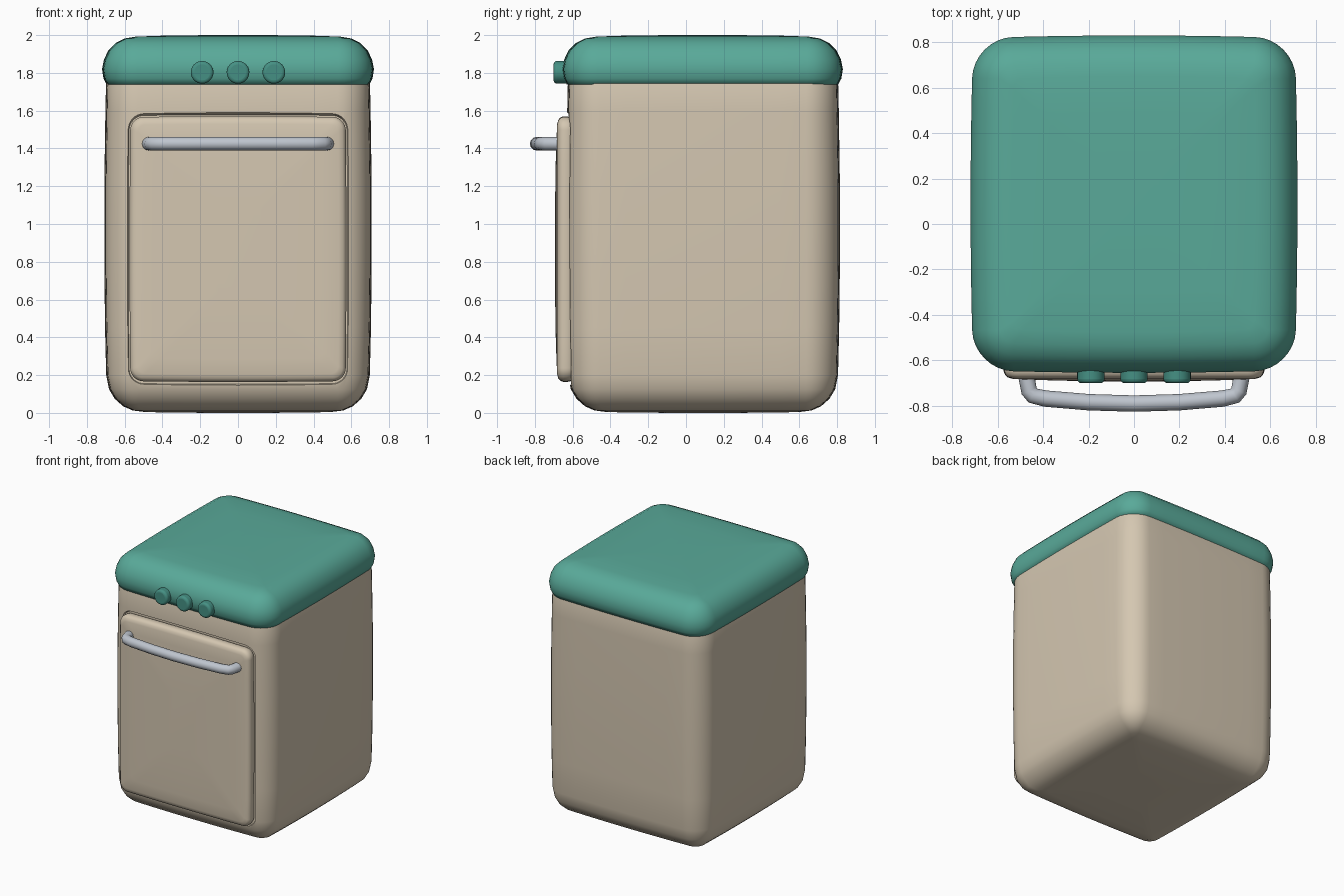
import bpy, bmesh, math
from math import pi, sin, cos

if "Cube" in bpy.data.objects:
    bpy.data.objects.remove(bpy.data.objects["Cube"])


def material(name, rgb):
    m = bpy.data.materials.new(name)
    m.diffuse_color = (*rgb, 1)
    m.use_nodes = True
    m.node_tree.nodes["Principled BSDF"].inputs["Base Color"].default_value = m.diffuse_color
    return m


CREAM = material("cream", (0.66, 0.57, 0.44))
TEAL = material("teal", (0.10, 0.40, 0.32))
DARK_TEAL = material("dark_teal", (0.06, 0.28, 0.23))
STEEL = material("steel", (0.52, 0.56, 0.62))


def outline(hx, hy, r, bow):
    """Rounded rectangle whose sides bow outward slightly."""
    pts = []
    for k in range(4):
        sx, sy = [(1, 1), (-1, 1), (-1, -1), (1, -1)][k]
        for i in range(9):
            a = pi / 2 * (k + i / 8)
            pts.append((sx * (hx - r) + r * cos(a), sy * (hy - r) + r * sin(a)))
        nx, ny = [(-1, 1), (-1, -1), (1, -1), (1, 1)][k]
        a = pi / 2 * (k + 1)
        end = (nx * (hx - r) + r * cos(a), ny * (hy - r) + r * sin(a))
        p = pts[-1]
        for i in range(1, 8):
            t = i / 8
            pts.append((p[0] + (end[0] - p[0]) * t, p[1] + (end[1] - p[1]) * t))
    return [(x * (1 - bow * (y / hy) ** 2 / hx), y * (1 - bow * (x / hx) ** 2 / hy))
            for x, y in pts]


def loft(name, hx, hy, r, center, profile, mat, axis="z", bow=0.012):
    """Stack outlines; profile holds (inset, height along axis)."""
    bm = bmesh.new()
    rings = []
    for inset, h in profile:
        ring = []
        for u, v in outline(hx - inset, hy - inset, max(r - inset, 0.04), bow):
            v += center
            ring.append(bm.verts.new((u, v, h) if axis == "z" else (u, h, v)))
        rings.append(ring)
    n = len(rings[0])
    for a, b in zip(rings, rings[1:]):
        for i in range(n):
            bm.faces.new((a[i], a[(i + 1) % n], b[(i + 1) % n], b[i]))
    bm.faces.new(rings[0])
    bm.faces.new(rings[-1])
    bmesh.ops.recalc_face_normals(bm, faces=bm.faces)
    me = bpy.data.meshes.new(name)
    bm.to_mesh(me)
    bm.free()
    me.materials.append(mat)
    ob = bpy.data.objects.new(name, me)
    bpy.context.collection.objects.link(ob)
    return ob


def smooth(ob, angle=40):
    bpy.ops.object.select_all(action="DESELECT")
    bpy.context.view_layer.objects.active = ob
    ob.select_set(True)
    bpy.ops.object.shade_smooth_by_angle(angle=math.radians(angle))


# Cabinet body
body = loft("body", 0.708, 0.725, 0.17, 0.09, [
    (0.55, 0), (0.22, 0.004), (0.15, 0.013), (0.10, 0.035), (0.055, 0.075),
    (0.025, 0.125), (0.010, 0.20), (0.004, 0.45), (0, 0.8), (0, 1.2),
    (0.006, 1.6), (0.010, 1.78), (0.04, 1.85)], CREAM)

# Shallow pocket that leaves a groove around the door
cutter = loft("door_pocket", 0.592, 0.725, 0.09, 0.865,
              [(0.012, -0.60), (0, -0.63), (0, -0.80)], CREAM, "y", 0.004)
cut = body.modifiers.new("pocket", "BOOLEAN")
cut.operation = "DIFFERENCE"
cut.solver = "EXACT"
cut.object = cutter
bpy.context.view_layer.objects.active = body
bpy.ops.object.modifier_apply(modifier=cut.name)
bpy.data.objects.remove(cutter)
smooth(body)

# Door
smooth(loft("door", 0.574, 0.703, 0.07, 0.867, [
    (0.02, -0.59), (0.004, -0.61), (0, -0.63), (0, -0.65), (0.006, -0.665),
    (0.018, -0.676), (0.04, -0.682), (0.12, -0.686), (0.25, -0.690),
    (0.45, -0.693)], CREAM, "y", 0.004))

# Worktop
smooth(loft("worktop", 0.72, 0.743, 0.18, 0.0875, [
    (0.09, 1.76), (0.045, 1.735), (0.025, 1.738), (0.008, 1.77), (0, 1.82),
    (0.010, 1.87), (0.034, 1.92), (0.072, 1.958), (0.12, 1.982),
    (0.18, 1.992), (0.35, 1.998), (0.6, 2.0)], TEAL), 60)

# Knobs
for i, x in enumerate((-0.19, 0, 0.19)):
    bpy.ops.mesh.primitive_cylinder_add(vertices=32, radius=0.06, depth=0.09,
                                        location=(x, -0.656, 1.803),
                                        rotation=(pi / 2, 0, 0))
    knob = bpy.context.object
    knob.name = f"knob_{i + 1}"
    knob.data.materials.append(DARK_TEAL)
    bev = knob.modifiers.new("round", "BEVEL")
    bev.width, bev.segments = 0.018, 4
    smooth(knob, 50)

# Door handle
half = [(0.476, -0.66), (0.462, -0.735), (0.445, -0.756), (0.39, -0.769), (0.2, -0.785)]
path = [(-x, y) for x, y in half] + [(0, -0.791)] + half[::-1]
cu = bpy.data.curves.new("door_handle", "CURVE")
cu.dimensions = "3D"
cu.bevel_depth, cu.bevel_resolution, cu.use_fill_caps = 0.036, 4, True
sp = cu.splines.new("POLY")
sp.points.add(len(path) - 1)
for p, (x, y) in zip(sp.points, path):
    p.co = (x, y, 1.425, 1)
    p.radius = 1
sp.use_smooth = True
cu.materials.append(STEEL)
bpy.context.collection.objects.link(bpy.data.objects.new("door_handle", cu))
